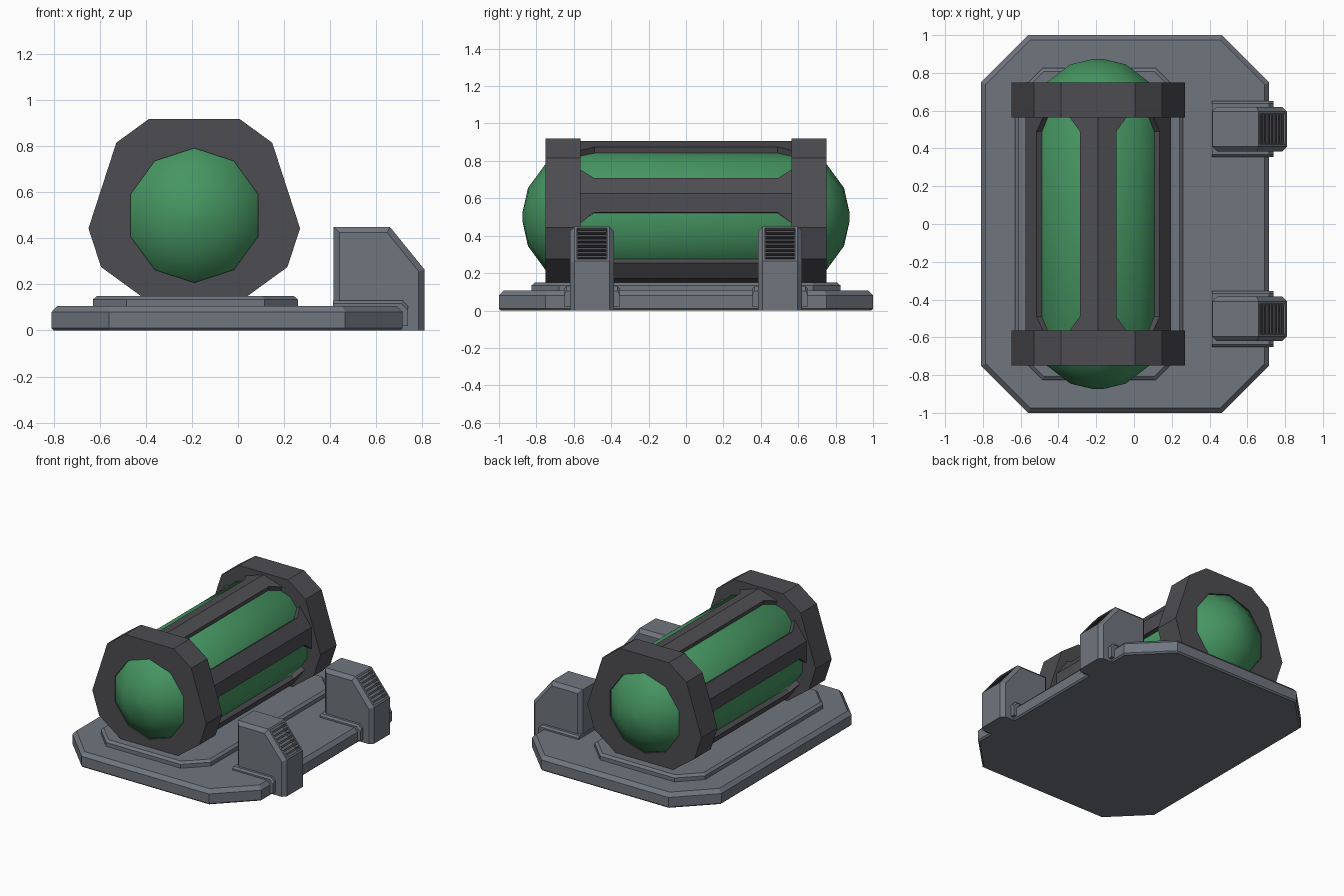
import bpy, bmesh
from math import cos, sin, radians, sqrt
from mathutils import Vector

if "Cube" in bpy.data.objects:
    bpy.data.objects.remove(bpy.data.objects["Cube"])

CX, CZ = -0.19, 0.50      # tank axis


def material(name, rgb):
    m = bpy.data.materials.new(name)
    m.diffuse_color = (*rgb, 1)
    m.use_nodes = True
    m.node_tree.nodes["Principled BSDF"].inputs["Base Color"].default_value = m.diffuse_color
    return m


STEEL = material("steel", (0.16, 0.18, 0.21))
DARK = material("dark_metal", (0.075, 0.075, 0.085))
GREEN = material("green_glass", (0.06, 0.30, 0.12))


def finish(name, bm, mat, mirror=False):
    bmesh.ops.recalc_face_normals(bm, faces=bm.faces)
    me = bpy.data.meshes.new(name)
    bm.to_mesh(me)
    bm.free()
    me.materials.append(mat)
    ob = bpy.data.objects.new(name, me)
    bpy.context.collection.objects.link(ob)
    if mirror:
        ob.modifiers.new("mirror", 'MIRROR').use_axis = (False, True, False)
    return ob


def loft(bm, rings, closed=False):
    """Skin equal-length rings; cap both ends unless closed into a loop."""
    vs = [[bm.verts.new(p) for p in r] for r in rings]
    pairs = list(zip(vs, vs[1:] + vs[:1])) if closed else list(zip(vs, vs[1:]))
    for a, b in pairs:
        for i in range(len(a)):
            j = (i + 1) % len(a)
            bm.faces.new((a[i], a[j], b[j], b[i]))
    if not closed:
        bm.faces.new(vs[0])
        bm.faces.new(vs[-1])


def prism(bm, pts, y0, y1):
    loft(bm, [[(x, y, z) for x, z in pts] for y in (y0, y1)])


def polar(deg, r, y):
    return (CX + r * cos(radians(deg)), y, CZ + r * sin(radians(deg)))


def plate(name, x0, x1, hy, cut, levels):
    """Rectangular plate with 45 degree corners; levels are (z, inset)."""
    bm = bmesh.new()
    rings = []
    for z, d in levels:
        a, b, h, c = x0 + d, x1 - d, hy - d, cut - d * (2 - sqrt(2))
        rings.append([(a + c, -h, z), (b - c, -h, z), (b, -h + c, z), (b, h - c, z),
                      (b - c, h, z), (a + c, h, z), (a, h - c, z), (a, -h + c, z)])
    loft(bm, rings)
    return finish(name, bm, STEEL)


# Base plates
plate("base_plate", -0.81, 0.715, 1.0, 0.25,
      [(0, 0.01), (0.01, 0), (0.08, 0), (0.107, 0.025)])
plate("tank_bed", -0.63, 0.26, 0.825, 0.145,
      [(0.09, 0), (0.135, 0), (0.15, 0.018)])

# Glass tank with shallow domed ends
half = [(0.155, 0.845), (0.285, 0.75), (0.31, 0.70), (0.37, 0.62)]
profile = [(0.03, 0.873)] + half
profile = [(r, -y) for r, y in profile] + [(r, y) for r, y in reversed(profile)]
bm = bmesh.new()
loft(bm, [[polar(90 + 36 * i, r, y) for i in range(10)] for r, y in profile])
tank = finish("glass_tank", bm, GREEN)
bpy.context.view_layer.objects.active = tank
tank.select_set(True)
bpy.ops.object.shade_smooth_by_angle(angle=radians(40))

# End collars, pentagonal with cut corners and a ten-sided hole
outer = [a + s for a in (54, -18, -90, -162, -234) for s in (11, -11)]
inner = [90 - 36 * i for i in range(10)]
bm = bmesh.new()
loft(bm, [[polar(a, r, y) for a in angs] for angs, r, y in
          ((outer, 0.463, 0.565), (outer, 0.463, 0.75),
           (inner, 0.292, 0.75), (inner, 0.292, 0.565))], closed=True)
finish("end_collars", bm, DARK, mirror=True)

# Five cage bars, flared where they meet the collars
R = 0.405
bm = bmesh.new()
for k in range(5):
    a = 90 + 72 * k
    rings = []
    for y, h in ((-0.6, 23), (-0.565, 23), (-0.49, 14.5),
                 (0.49, 14.5), (0.565, 23), (0.6, 23)):
        re = R * cos(radians(18)) / cos(radians(18 - h))
        rings.append([polar(a - h, 0.345, y), polar(a - h, re, y), polar(a, R, y),
                      polar(a + h, re, y), polar(a + h, 0.345, y)])
    loft(bm, rings)
finish("cage_bars", bm, DARK)

# Vent blocks with chamfered rims and a recess in the slope
top, low = Vector((0.66, 0.45)), Vector((0.81, 0.265))
slope = (low - top).normalized()
out = Vector((-slope.y, slope.x))
Y0, Y1 = 0.385, 0.62
bm = bmesh.new()
prism(bm, [(0.415, 0), (0.81, 0), low, top, (0.415, 0.45)], Y0, Y1)
bmesh.ops.recalc_face_normals(bm, faces=bm.faces)
rim = [e for e in bm.edges if abs(e.verts[0].co.y - e.verts[1].co.y) < 1e-4
       and min(v.co.x for v in e.verts) + max(v.co.z for v in e.verts) > 0.8
       and max(v.co.z for v in e.verts) > 0.1]
bmesh.ops.bevel(bm, geom=rim, offset=0.025, segments=1, affect='EDGES')
bm.normal_update()
n3 = Vector((out.x, 0, out.y))
face = max((f for f in bm.faces if abs(f.normal.dot(n3)) > 0.98), key=lambda f: f.calc_area())
bmesh.ops.inset_individual(bm, faces=[face], thickness=0.018)
bmesh.ops.inset_individual(bm, faces=[face], thickness=0.001, depth=-0.035)
finish("vent_blocks", bm, STEEL, mirror=True)

# Vent slats
bm = bmesh.new()
length = (low - top).length
for i in range(7):
    c = top + slope * (0.018 + (length - 0.036) * (i + 0.5) / 7)
    w, d = slope * 0.007, out * 0.034
    prism(bm, [c - w - out * 0.004, c + w - out * 0.004, c + w - d, c - w - d],
          Y0 + 0.04, Y1 - 0.04)
finish("vent_slats", bm, DARK, mirror=True)

# Mounting collars around the vent block feet
bm = bmesh.new()
prism(bm, [(0.412, 0.02), (0.738, 0.02), (0.738, 0.105), (0.715, 0.13), (0.412, 0.13)],
      0.355, 0.65)
rim = [e for e in bm.edges if abs(e.verts[0].co.y - e.verts[1].co.y) < 1e-4
       and min(v.co.z for v in e.verts) > 0.1]
bmesh.ops.bevel(bm, geom=rim, offset=0.012, segments=1, affect='EDGES')
finish("vent_feet", bm, STEEL, mirror=True)
